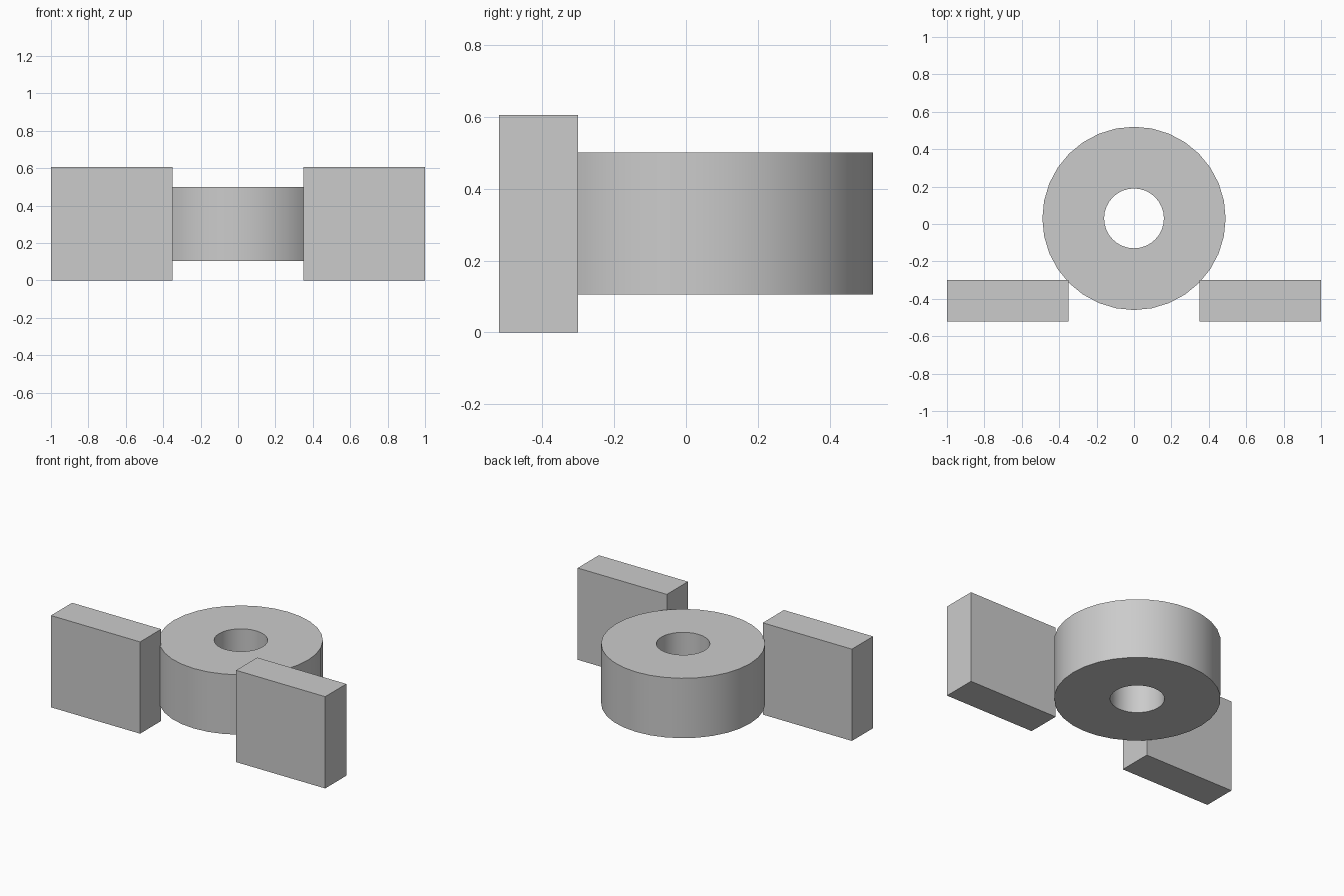
import bpy
import bmesh
from math import radians, sin, cos, tau

cube = bpy.data.objects.get("Cube")
if cube:
    bpy.data.objects.remove(cube, do_unlink=True)

grey = bpy.data.materials.new("light grey")
grey.use_nodes = True
colour = (0.6, 0.6, 0.6, 1)
grey.diffuse_color = colour
grey.node_tree.nodes["Principled BSDF"].inputs["Base Color"].default_value = colour


def add_object(name, bm):
    bmesh.ops.recalc_face_normals(bm, faces=bm.faces)
    mesh = bpy.data.meshes.new(name)
    bm.to_mesh(mesh)
    bm.free()
    mesh.materials.append(grey)
    obj = bpy.data.objects.new(name, mesh)
    bpy.context.collection.objects.link(obj)
    return obj


def box(name, low, high):
    bm = bmesh.new()
    bmesh.ops.create_cube(bm, size=1)
    for v in bm.verts:
        v.co = [a + (b - a) * (c + 0.5) for a, b, c in zip(low, high, v.co)]
    return add_object(name, bm)


def tube(name, centre_y, outer, inner, bottom, top, sides):
    """Straight-walled ring with a round through hole."""
    bm = bmesh.new()
    section = [(outer, bottom), (outer, top), (inner, top), (inner, bottom)]
    rings = []
    for i in range(sides):
        a = tau * i / sides
        rings.append([bm.verts.new((r * cos(a), centre_y + r * sin(a), z))
                      for r, z in section])
    for i in range(sides):
        here, after = rings[i], rings[(i + 1) % sides]
        for j in range(4):
            k = (j + 1) % 4
            bm.faces.new((here[j], after[j], after[k], here[k]))
    return add_object(name, bm)


# Central bored hub
hub = tube("hub_ring", 0.03, 0.49, 0.16, 0.105, 0.5, 32)
bpy.ops.object.select_all(action="DESELECT")
hub.select_set(True)
bpy.context.view_layer.objects.active = hub
bpy.ops.object.shade_smooth_by_angle(angle=radians(30))

# Side plates at the front edge of the hub
box("left_plate", (0.35, -0.52, 0), (1, -0.3, 0.605))
box("right_plate", (-1, -0.52, 0), (-0.35, -0.3, 0.605))
